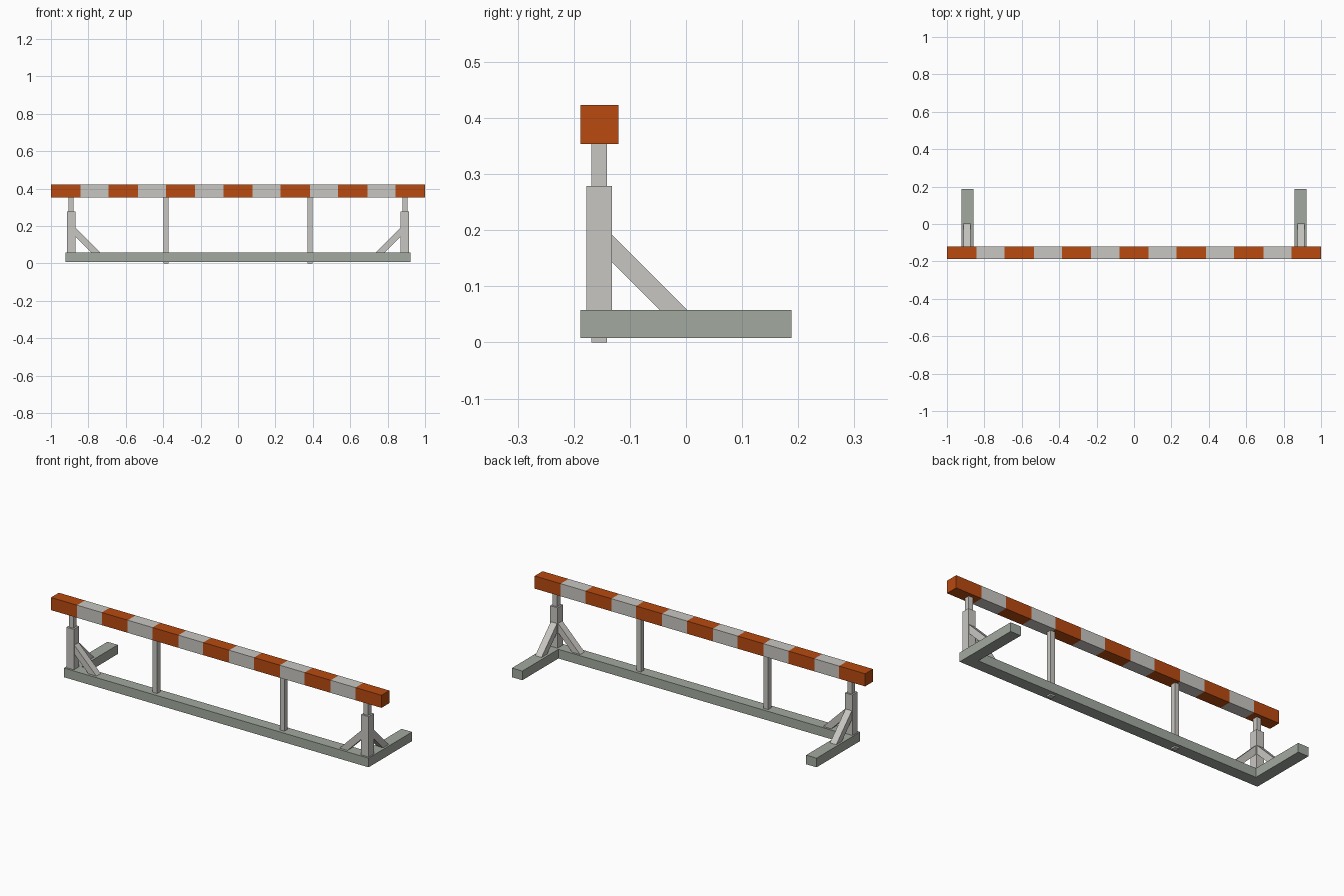
import bpy, bmesh
from mathutils import Vector

if "Cube" in bpy.data.objects:
    bpy.data.objects.remove(bpy.data.objects["Cube"])


def material(name, rgb):
    m = bpy.data.materials.new(name)
    m.diffuse_color = (*rgb, 1)
    m.use_nodes = True
    m.node_tree.nodes["Principled BSDF"].inputs["Base Color"].default_value = m.diffuse_color
    return m


ORANGE = material("safety orange", (0.48, 0.068, 0.005))
WHITE = material("off white", (0.575, 0.565, 0.535))
GREY = material("grey green", (0.365, 0.40, 0.35))


def finish(name, bm, *mats):
    bmesh.ops.recalc_face_normals(bm, faces=bm.faces[:])
    me = bpy.data.meshes.new(name)
    bm.to_mesh(me)
    bm.free()
    for m in mats:
        me.materials.append(m)
    ob = bpy.data.objects.new(name, me)
    bpy.context.collection.objects.link(ob)
    return ob


def prism(name, outline, depth, mat):
    """Extrude a closed outline of 3D points along the depth vector."""
    bm = bmesh.new()
    face = bm.faces.new([bm.verts.new(p) for p in outline])
    ext = bmesh.ops.extrude_face_region(bm, geom=[face])
    moved = [v for v in ext["geom"] if isinstance(v, bmesh.types.BMVert)]
    bmesh.ops.translate(bm, verts=moved, vec=Vector(depth))
    return finish(name, bm, mat)


def post(name, x, y, width, z0, z1):
    h = width / 2
    outline = [(x - h, y - h, z0), (x + h, y - h, z0),
               (x + h, y + h, z0), (x - h, y + h, z0)]
    return prism(name, outline, (0, 0, z1 - z0), WHITE)


# U-shaped base: long front beam with a foot running back at each end
OUT, INN = 0.922, 0.859
FRONT, BACK, BEAM_BACK = -0.188, 0.188, -0.124
Z0, Z1 = 0.008, 0.058
u_shape = [(-OUT, FRONT), (OUT, FRONT), (OUT, BACK), (INN, BACK),
           (INN, BEAM_BACK), (-INN, BEAM_BACK), (-INN, BACK), (-OUT, BACK)]
prism("base_frame", [(x, y, Z0) for x, y in u_shape], (0, 0, Z1 - Z0), GREY)

# Striped rail: a bar cut into bands, coloured alternately
R0, R1 = 0.354, 0.423
BANDS = 13
ORANGE_W, WHITE_W = 0.1571, 0.15
bm = bmesh.new()
bmesh.ops.create_cube(bm, size=1)
for v in bm.verts:
    v.co = (v.co.x * 2, v.co.y * 0.068 - 0.154, R0 + (v.co.z + 0.5) * (R1 - R0))
cuts = [-1.0]
for i in range(BANDS):
    cuts.append(cuts[-1] + (WHITE_W if i % 2 else ORANGE_W))
for x in cuts[1:-1]:
    bmesh.ops.bisect_plane(bm, geom=bm.verts[:] + bm.edges[:] + bm.faces[:],
                           plane_co=(x, 0, 0), plane_no=(1, 0, 0))
for f in bm.faces:
    x = f.calc_center_median().x
    f.material_index = sum(x > c for c in cuts[1:-1]) % 2
finish("striped_rail", bm, ORANGE, WHITE)

# Posts and 45 degree braces, mirrored left and right
PY, PX = -0.1545, 0.892
for side, s in (("left", -1), ("right", 1)):
    post(side + "_end_post", s * PX, PY, 0.045, Z1, 0.279)
    post(side + "_rail_stem", s * PX, PY, 0.027, 0.279, R0)
    post(side + "_middle_post", s * 0.385, PY, 0.027, 0.0, R0)

    # brace profile as (distance from post face, height)
    profile = [(0, 0.192), (0.134, Z1), (0.085, Z1), (0, 0.143)]
    w = 0.038
    prism(side + "_foot_brace",
          [(s * PX - w / 2, PY + 0.0225 + d, z) for d, z in profile],
          (w, 0, 0), WHITE)
    prism(side + "_beam_brace",
          [(s * (PX - 0.0225 - d), PY - w / 2, z) for d, z in profile],
          (0, w, 0), WHITE)
